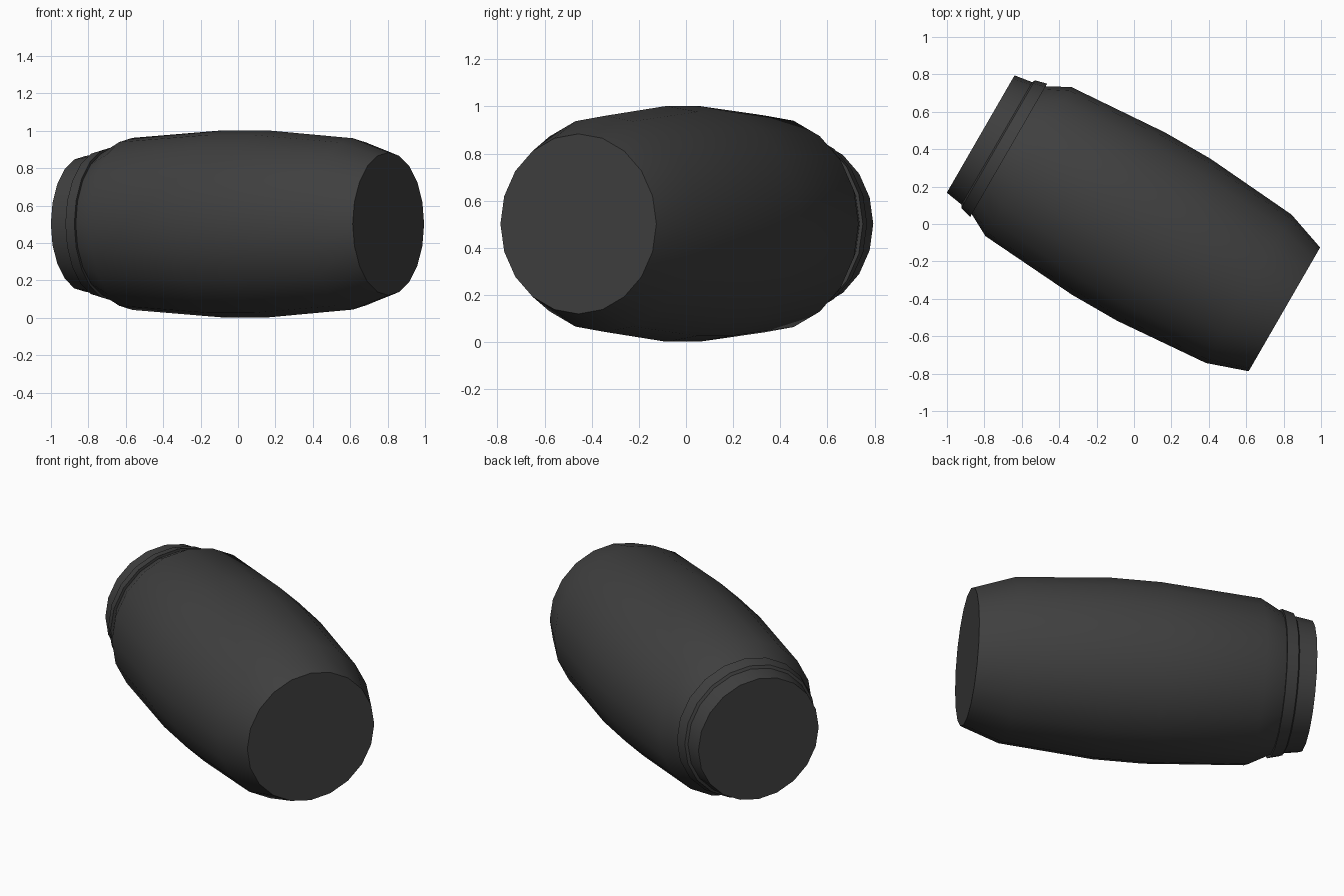
import bpy
import bmesh
import math

cube = bpy.data.objects.get("Cube")
if cube:
    bpy.data.objects.remove(cube, do_unlink=True)

SIDES = 20

charcoal = bpy.data.materials.new("charcoal")
charcoal.use_nodes = True
colour = (0.05, 0.05, 0.05, 1)
charcoal.diffuse_color = colour
shader = charcoal.node_tree.nodes["Principled BSDF"]
shader.inputs["Base Color"].default_value = colour
shader.inputs["Roughness"].default_value = 0.8


def lathe(name, profile, cap_start=False, cap_end=False):
    """Turn (distance, radius) points around the long axis of the barrel."""
    bm = bmesh.new()
    rings = []
    for along, radius in profile:
        ring = []
        for i in range(SIDES):
            a = 2 * math.pi * i / SIDES
            ring.append(bm.verts.new((along, radius * math.sin(a), radius * math.cos(a))))
        rings.append(ring)
    for a, b in zip(rings, rings[1:]):
        for i in range(SIDES):
            j = (i + 1) % SIDES
            bm.faces.new((a[i], b[i], b[j], a[j]))
    # Orient every wall outward before closing the ends
    bm.normal_update()
    wall = max(bm.faces, key=lambda f: f.calc_area())
    centre = wall.calc_center_median()
    if wall.normal.y * centre.y + wall.normal.z * centre.z < 0:
        bmesh.ops.reverse_faces(bm, faces=bm.faces[:])
    for wanted, ring, side in ((cap_start, rings[0], -1), (cap_end, rings[-1], 1)):
        if wanted:
            face = bm.faces.new(ring)
            face.normal_update()
            if face.normal.x * side < 0:
                face.normal_flip()
    mesh = bpy.data.meshes.new(name)
    bm.to_mesh(mesh)
    bm.free()
    mesh.materials.append(charcoal)
    obj = bpy.data.objects.new(name, mesh)
    bpy.context.collection.objects.link(obj)
    obj.rotation_euler.z = math.radians(-30)
    obj.location = (0.003, 0.006, 0.502)
    bpy.ops.object.select_all(action="DESELECT")
    obj.select_set(True)
    bpy.context.view_layer.objects.active = obj
    bpy.ops.object.shade_smooth_by_angle(angle=math.radians(30))
    return obj


# Bulging body with a flat front end
lathe("barrel_body", [(-0.777, 0.395), (-0.655, 0.46), (-0.1, 0.5), (0.18, 0.5),
                      (0.705, 0.458), (0.925, 0.382)], cap_end=True)

# Raised band with a small step on both sides
lathe("collar", [(-0.85, 0.378), (-0.842, 0.394), (-0.777, 0.411), (-0.777, 0.395)])

# Tapered lid closing the back end
lathe("lid", [(-0.95, 0.362), (-0.85, 0.378)], cap_start=True)
